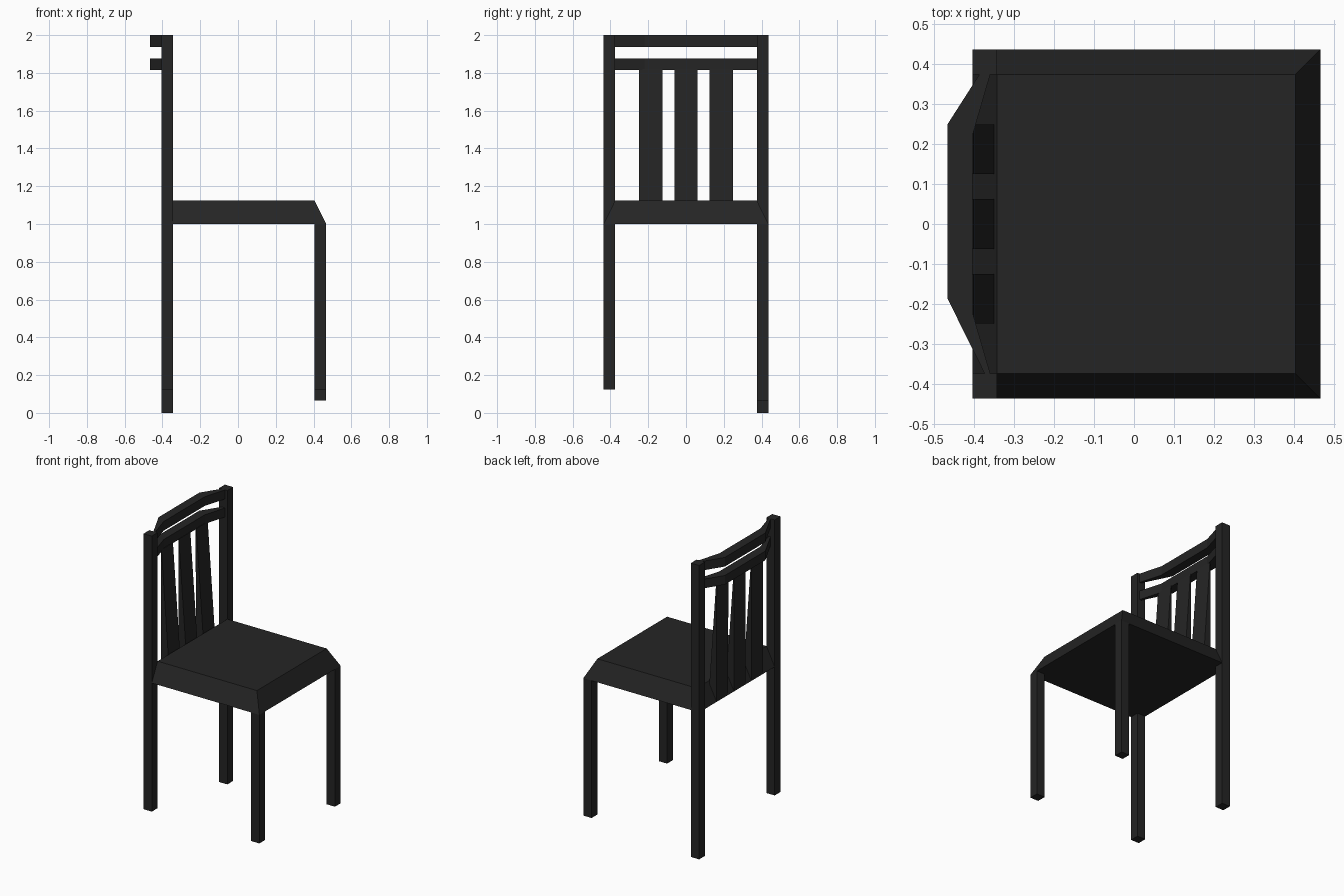
import bpy
import bmesh

cube = bpy.data.objects.get("Cube")
if cube:
    bpy.data.objects.remove(cube, do_unlink=True)

mat = bpy.data.materials.new("black_paint")
mat.use_nodes = True
colour = (0.018, 0.018, 0.018, 1)
mat.diffuse_color = colour
mat.node_tree.nodes["Principled BSDF"].inputs["Base Color"].default_value = colour


def loft(name, lower, upper):
    """Closed solid between two matching loops of points."""
    bm = bmesh.new()
    a = [bm.verts.new(p) for p in lower]
    b = [bm.verts.new(p) for p in upper]
    bm.faces.new(a[::-1])
    bm.faces.new(b)
    for i in range(len(a)):
        j = (i + 1) % len(a)
        bm.faces.new((a[i], a[j], b[j], b[i]))
    bmesh.ops.recalc_face_normals(bm, faces=bm.faces)
    mesh = bpy.data.meshes.new(name)
    bm.to_mesh(mesh)
    bm.free()
    mesh.materials.append(mat)
    obj = bpy.data.objects.new(name, mesh)
    bpy.context.collection.objects.link(obj)
    return obj


def rect(x0, x1, y0, y1, z):
    return [(x0, y0, z), (x1, y0, z), (x1, y1, z), (x0, y1, z)]


def box(name, x0, x1, y0, y1, z0, z1):
    return loft(name, rect(x0, x1, y0, y1, z0), rect(x0, x1, y0, y1, z1))


BACK, FRONT, HALF, T = -0.405, 0.467, 0.437, 0.062
SEAT, SEAT_TOP, TOP = 1.0, 1.125, 2.0

# Seat with sloping sides
loft("seat", rect(BACK, FRONT, -HALF, HALF, SEAT),
     rect(BACK + T, FRONT - T, -HALF + T, HALF - T, SEAT_TOP))

# Legs of uneven length; the rear ones run up as back posts
for side, y0, rear_foot, front_foot in (("a", -HALF, 0.125, 0.125),
                                        ("b", HALF - T, 0.0, 0.065)):
    box("back_post_" + side, BACK, BACK + T, y0, y0 + T, rear_foot, TOP)
    box("front_leg_" + side, FRONT - T, FRONT, y0, y0 + T, front_foot, SEAT)

# Bowed rails between the posts
plan = [(-0.36, 0.375), (-0.387, 0.375), (-0.467, 0.25), (-0.467, -0.187),
        (-0.374, -0.375), (-0.36, -0.375), (BACK, -0.22), (BACK, 0.22)]
for name, z in (("lower_rail", 1.815), ("top_rail", TOP - T)):
    loft(name, [(x, y, z) for x, y in plan], [(x, y, z + T) for x, y in plan])

# Slats that taper in thickness towards the lower rail
for i, y in enumerate((-0.187, 0, 0.187)):
    loft(f"back_slat_{i + 1}",
         rect(BACK, BACK + T, y - 0.062, y + 0.062, SEAT + 0.005),
         rect(BACK - 0.001, BACK + 0.003, y - 0.062, y + 0.062, 1.82))
